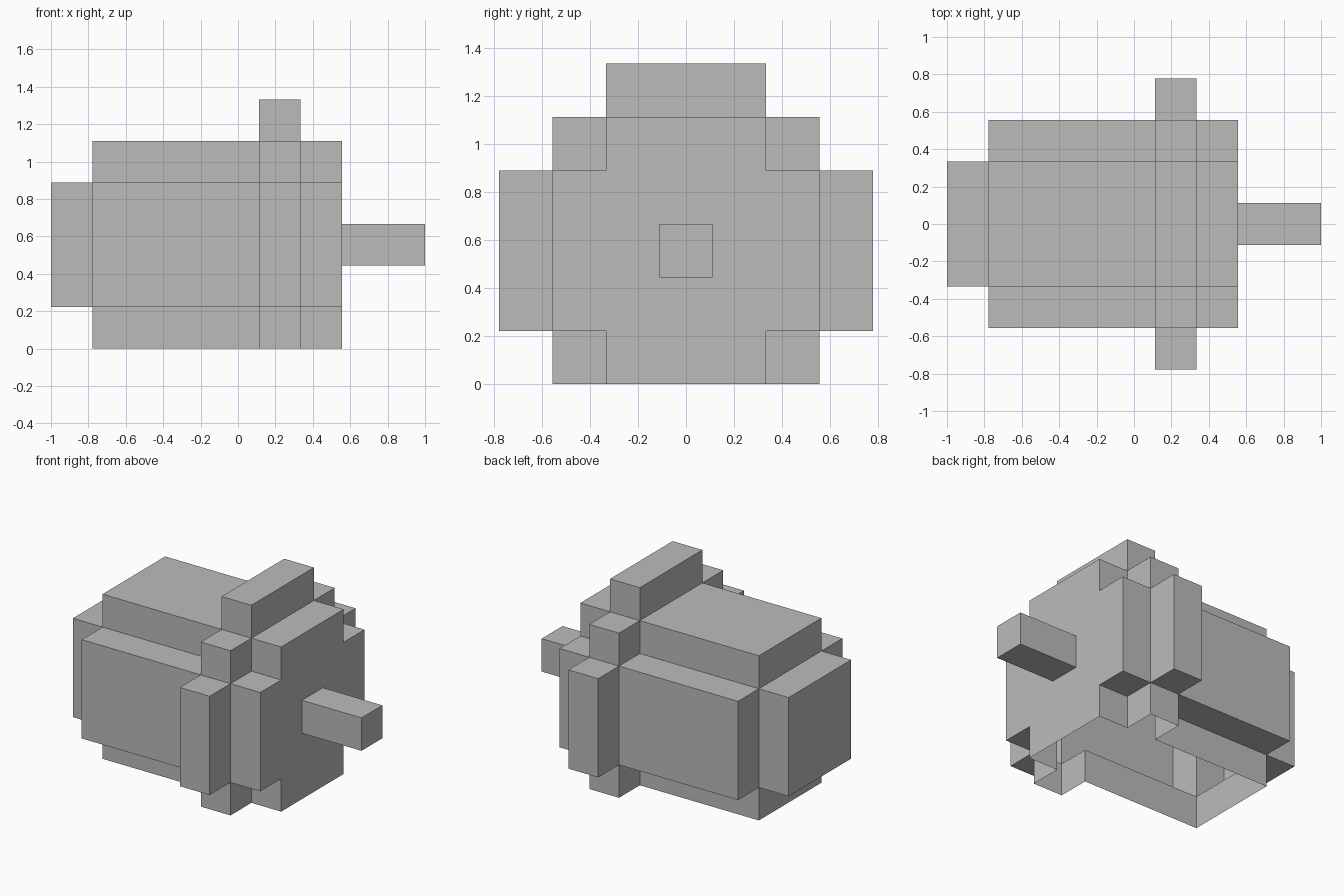
import bpy
import bmesh
from itertools import product
from mathutils import Vector

cube = bpy.data.objects.get("Cube")
if cube:
    bpy.data.objects.remove(cube, do_unlink=True)

U = 2 / 9  # one block

grey = bpy.data.materials.new("plain grey")
grey.use_nodes = True
colour = (0.5, 0.5, 0.5, 1)
grey.diffuse_color = colour
grey.node_tree.nodes["Principled BSDF"].inputs["Base Color"].default_value = colour


def blocks(x, half_width, z):
    """Cells of a box centred on y = 0; x and z are first and last cell."""
    return set(product(range(x[0], x[1] + 1),
                       range(-half_width, half_width + 1),
                       range(z[0], z[1] + 1)))


# Each part is a stepped block shape
parts = {
    "body": blocks((-3, 2), 2, (1, 3)) | blocks((-3, 2), 1, (0, 4)),
    "collar": blocks((1, 1), 3, (1, 3)) | blocks((1, 1), 2, (0, 4))
              | blocks((1, 1), 1, (5, 5)),
    "end_cap": blocks((-4, -4), 1, (1, 3)),
    "shaft": blocks((3, 4), 0, (2, 2)),
}
parts["body"] -= parts["collar"]
solid = set().union(*parts.values())


def build(name, cells):
    """Hollow skin of a part: open underneath and where parts join."""
    bm = bmesh.new()
    for cell in sorted(cells):
        centre = Vector(cell) + Vector((0, 0, 0.5))
        for axis, sign in product(range(3), (-1, 1)):
            n = Vector((0, 0, 0))
            n[axis] = sign
            beside = tuple(int(a + b) for a, b in zip(cell, n))
            if beside in solid or beside[2] < 0:
                continue
            s = Vector((0, 0, 0))
            s[(axis + 1) % 3] = 0.5
            t = n.cross(s)
            corners = (s + t, t - s, -s - t, s - t)
            bm.faces.new([bm.verts.new((centre + n / 2 + c) * U) for c in corners])
    bmesh.ops.remove_doubles(bm, verts=bm.verts[:], dist=0.001)
    bmesh.ops.dissolve_limit(bm, angle_limit=0.01, verts=bm.verts[:], edges=bm.edges[:])
    mesh = bpy.data.meshes.new(name)
    bm.to_mesh(mesh)
    bm.free()
    mesh.materials.append(grey)
    bpy.context.collection.objects.link(bpy.data.objects.new(name, mesh))


for name, cells in parts.items():
    build(name, cells)
